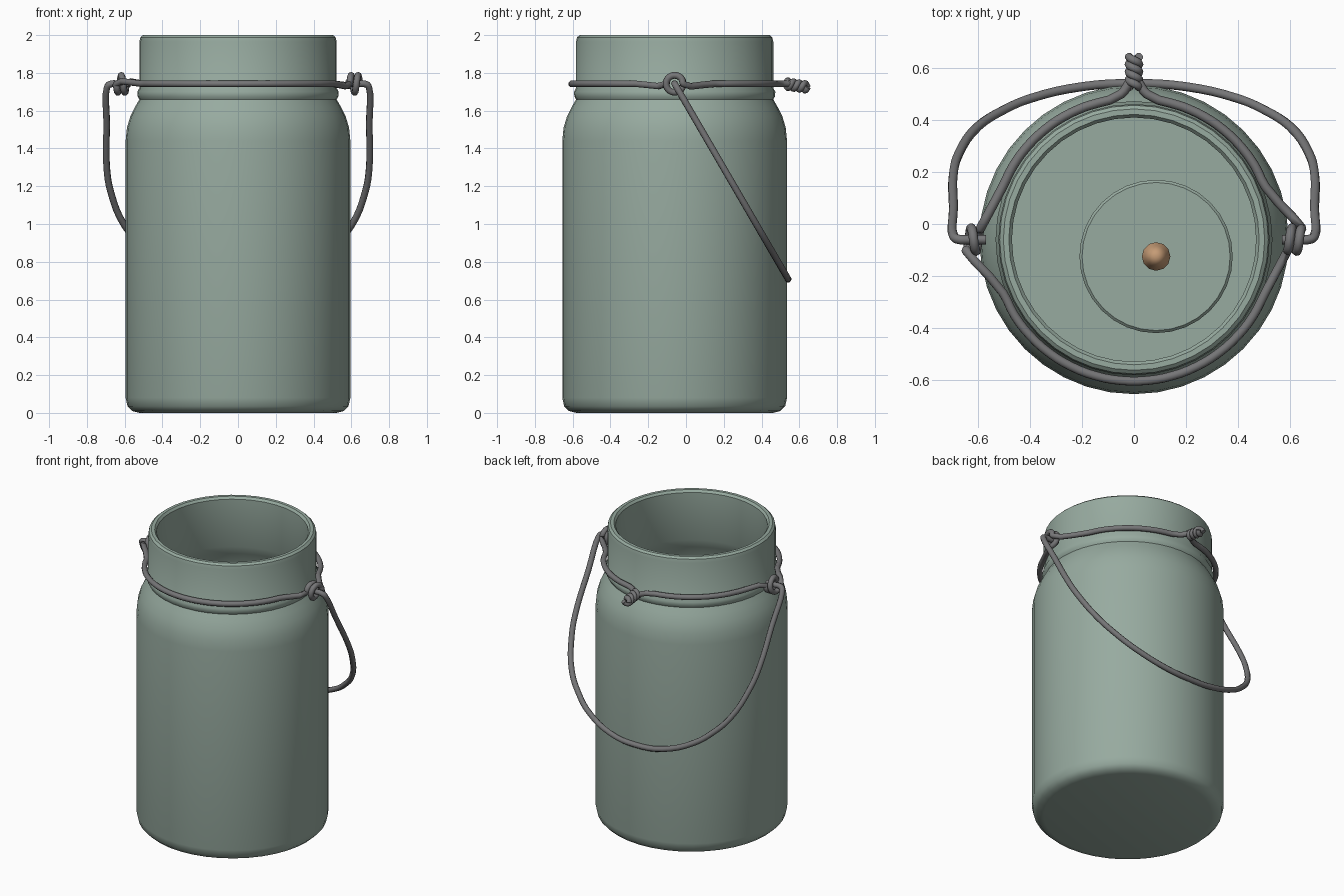
import bpy, bmesh, math
from math import sin, cos, pi, radians

if "Cube" in bpy.data.objects:
    bpy.data.objects.remove(bpy.data.objects["Cube"])

JAR_Y = -0.06      # jar axis
BAND_Z = 1.742     # height of the wire band


def material(name, rgb):
    m = bpy.data.materials.new(name)
    m.use_nodes = True
    m.diffuse_color = (*rgb, 1)
    m.node_tree.nodes["Principled BSDF"].inputs["Base Color"].default_value = (*rgb, 1)
    return m


glass = material("sage glass", (0.31, 0.405, 0.35))
steel = material("grey wire", (0.18, 0.18, 0.185))
amber = material("amber flame", (0.56, 0.33, 0.18))


def lathe(name, profile, centre, mat, steps, angle=35):
    """Revolve (radius, z) points about a vertical axis."""
    bm = bmesh.new()
    verts = [bm.verts.new((r, 0, z)) for r, z in profile]
    edges = [bm.edges.new(pair) for pair in zip(verts, verts[1:])]
    bmesh.ops.spin(bm, geom=verts + edges, cent=(0, 0, 0), axis=(0, 0, 1),
                   angle=2 * pi, steps=steps, use_merge=True)
    bmesh.ops.remove_doubles(bm, verts=bm.verts, dist=0.0005)
    bmesh.ops.recalc_face_normals(bm, faces=bm.faces)
    mesh = bpy.data.meshes.new(name)
    bm.to_mesh(mesh)
    bm.free()
    mesh.materials.append(mat)
    obj = bpy.data.objects.new(name, mesh)
    obj.location = (*centre, 0)
    bpy.context.collection.objects.link(obj)
    bpy.ops.object.select_all(action='DESELECT')
    obj.select_set(True)
    bpy.context.view_layer.objects.active = obj
    bpy.ops.object.shade_smooth_by_angle(angle=radians(angle))
    return obj


def wire(name, paths, radius=0.018, detail=3):
    """Round wire through each list of points."""
    curve = bpy.data.curves.new(name, 'CURVE')
    curve.dimensions = '3D'
    curve.bevel_depth = radius
    curve.bevel_resolution = 2
    curve.resolution_u = detail
    curve.use_fill_caps = True
    curve.materials.append(steel)
    for path in paths:
        spline = curve.splines.new('BEZIER')
        spline.bezier_points.add(len(path) - 1)
        for point, co in zip(spline.bezier_points, path):
            point.co = co
            point.handle_left_type = point.handle_right_type = 'AUTO'
    obj = bpy.data.objects.new(name, curve)
    bpy.context.collection.objects.link(obj)
    return obj


# Hollow jar: outside from the base up, over the rim, then down the inside
lathe("jar", [
    (0, 0), (0.52, 0), (0.56, 0.01), (0.585, 0.035), (0.595, 0.08),
    (0.595, 1.44), (0.588, 1.51), (0.57, 1.57), (0.545, 1.62), (0.522, 1.66),
    (0.531, 1.675), (0.533, 1.7), (0.522, 1.72),
    (0.522, 1.965), (0.517, 1.988), (0.503, 2.0), (0.482, 2.0), (0.47, 1.985),
    (0.47, 1.66), (0.5, 1.6), (0.535, 1.52), (0.55, 1.44),
    (0.55, 0.1), (0.52, 0.05), (0, 0.05)], (0, JAR_Y), glass, 40)

# Candle with its flame inside the jar
candle_spot = (0.085, -0.125)
lathe("candle", [(0, 0.05), (0.295, 0.05), (0.295, 0.49), (0.285, 0.5), (0, 0.5)],
      candle_spot, glass, 32)
lathe("flame", [(0, 0.5), (0.03, 0.51), (0.055, 0.56), (0.042, 0.61), (0, 0.69)],
      candle_spot, amber, 12)


def arc(start, end, count, r=0.545):
    """Points on the neck between two angles in degrees."""
    angles = [radians(start + (end - start) * i / (count - 1)) for i in range(count)]
    return [(r * cos(a), JAR_Y + r * sin(a), BAND_Z) for a in angles]


def eye(x_start, x_end, phase):
    """One and a half turns of wire forming a side eye."""
    n = 18
    return [(x_start + (x_end - x_start) * i / n,
             JAR_Y + 0.045 * cos(phase + 3 * pi * i / n),
             BAND_Z + 0.045 * sin(phase + 3 * pi * i / n)) for i in range(n + 1)]


# Neck band: back knot, right-hand arc, eye, front, eye, back to the knot
band = [(0.018, 0.545, BAND_Z), (0.05, 0.5, BAND_Z)]
band += arc(70, 22, 6)
band += eye(0.645, 0.59, 0)
band += arc(-22, -158, 14)
band += eye(-0.645, -0.59, pi)
band += arc(158, 110, 6)
band += [(-0.05, 0.5, BAND_Z), (-0.018, 0.545, BAND_Z)]
wire("neck_band", [band])

# Twisted wire ends behind the neck
twist = []
for phase in (0, pi):
    twist.append([(0.02 * cos(phase + 4 * pi * i / 20), 0.525 + 0.12 * i / 20,
                   BAND_Z - 0.018 * i / 20 + 0.02 * sin(phase + 4 * pi * i / 20))
                  for i in range(21)])
wire("twisted_ends", twist, 0.016, 2)

# Swinging handle: half outline of (x, drop along the tilted plane), mirrored
half = [(0.57, 0), (0.63, 0), (0.68, 0.003), (0.694, 0.02), (0.695, 0.2), (0.695, 0.42),
        (0.675, 0.54), (0.6, 0.715), (0.5, 0.82), (0.4, 0.89), (0.2, 0.965)]
outline = half + [(0, 0.985)] + [(-x, t) for x, t in reversed(half)]
wire("handle", [[(x, JAR_Y + 0.61 * t, BAND_Z - 1.05 * t) for x, t in outline]], 0.018, 4)
